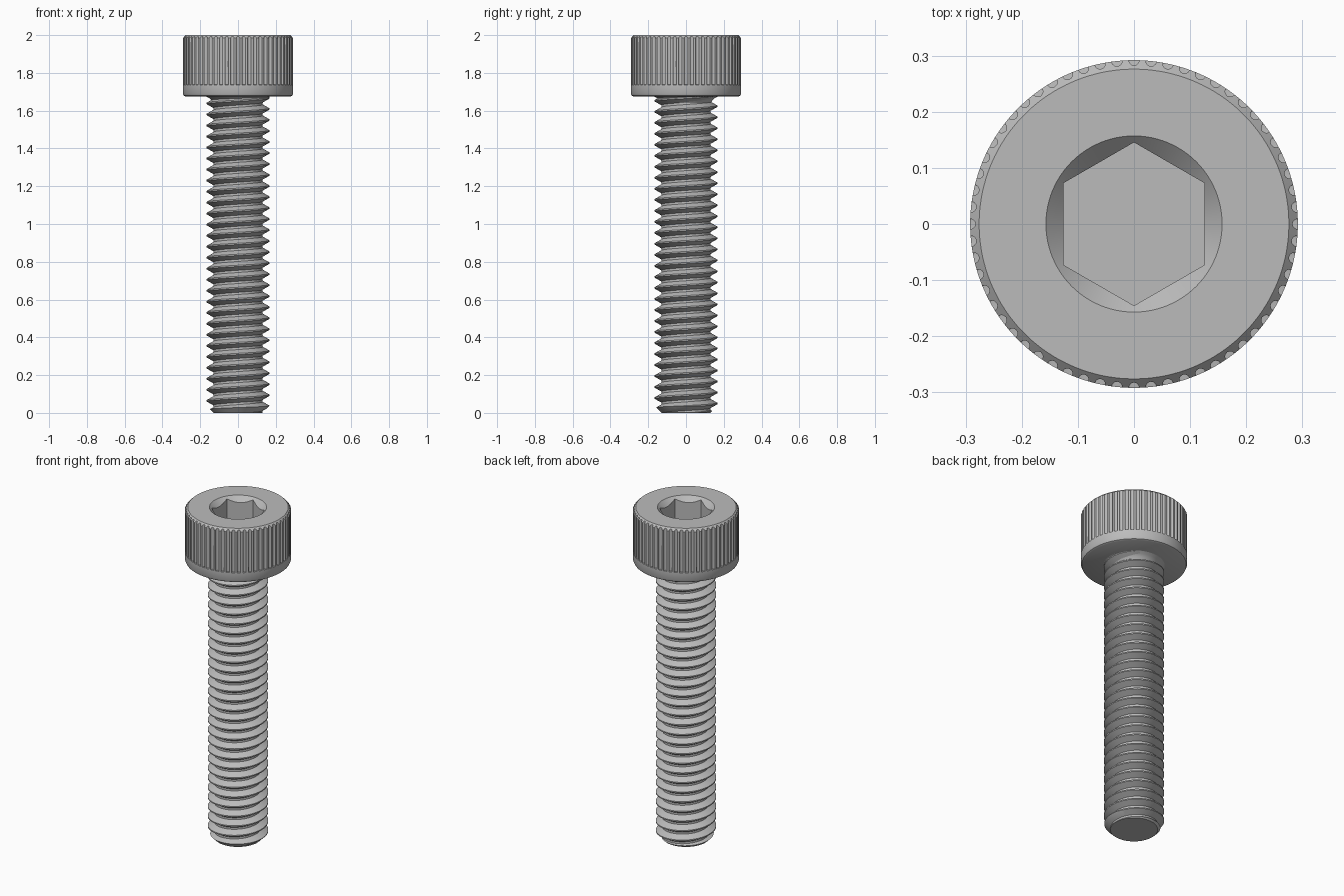
import bpy, bmesh
from math import pi, sin, cos, sqrt, radians

cube = bpy.data.objects.get("Cube")
if cube:
    bpy.data.objects.remove(cube)

STEEL = bpy.data.materials.new("grey steel")
STEEL.use_nodes = True
STEEL.diffuse_color = (0.5, 0.5, 0.5, 1)
STEEL.node_tree.nodes["Principled BSDF"].inputs["Base Color"].default_value = STEEL.diffuse_color

HEAD_R, HEAD_Z, TOP_R = 0.292, 1.675, 0.276
THREAD_R, ROOT_R, PITCH = 0.166, 0.131, 0.0583


def make_object(name, bm):
    bmesh.ops.recalc_face_normals(bm, faces=bm.faces[:])
    mesh = bpy.data.meshes.new(name)
    bm.to_mesh(mesh)
    bm.free()
    mesh.materials.append(STEEL)
    obj = bpy.data.objects.new(name, mesh)
    bpy.context.collection.objects.link(obj)
    return obj


def loft(name, rings):
    """Join rings of points into a closed solid with flat ends."""
    bm = bmesh.new()
    loops = [[bm.verts.new(p) for p in ring] for ring in rings]
    for a, b in zip(loops, loops[1:]):
        for i in range(len(a)):
            k = (i + 1) % len(a)
            bm.faces.new((a[i], a[k], b[k], b[i]))
    bm.faces.new(loops[0])
    bm.faces.new(loops[-1])
    return make_object(name, bm)


def circle(r, z, n=96, turn=0):
    return [(r * cos(turn + 2 * pi * i / n), r * sin(turn + 2 * pi * i / n), z) for i in range(n)]


def boolean(obj, cutter, operation):
    mod = obj.modifiers.new("cut", 'BOOLEAN')
    mod.operation, mod.solver, mod.object = operation, 'EXACT', cutter
    bpy.context.view_layer.objects.active = obj
    bpy.ops.object.modifier_apply(modifier=mod.name)
    bpy.data.objects.remove(cutter)


def smooth(obj):
    bpy.ops.object.select_all(action='DESELECT')
    obj.select_set(True)
    bpy.context.view_layer.objects.active = obj
    bpy.ops.object.shade_smooth_by_angle(angle=radians(32))


# Head: plain band below, scalloped grip above, chamfered rims
GROOVES, STEPS, GROOVE_R = 60, 6, 0.0095
polar = []
for g in range(GROOVES):
    centre = 2 * pi * g / GROOVES
    for s in range(STEPS + 1):
        a = pi * s / STEPS
        polar.append((centre - GROOVE_R * cos(a) / HEAD_R, HEAD_R - GROOVE_R * sin(a)))


def round_ring(r, z):
    return [(r * cos(t), r * sin(t), z) for t, _ in polar]


head = loft("socket_head", [
    round_ring(0.278, HEAD_Z),
    round_ring(0.287, HEAD_Z + 0.005),
    round_ring(HEAD_R, HEAD_Z + 0.016),
    round_ring(HEAD_R, 1.737),
    [(r * cos(t), r * sin(t), 1.738) for t, r in polar],
    [(r * cos(t), r * sin(t), 2 - (r - TOP_R)) for t, r in polar],
    round_ring(TOP_R, 2),
])

# Hexagonal socket with a conical lead-in
FLAT = 0.126
hex_r = FLAT * 2 / sqrt(3)
boolean(head, loft("hex_cutter", [circle(hex_r, z, 6, pi / 2) for z in (1.83, 2.1)]), 'DIFFERENCE')
boolean(head, loft("cone_cutter", [circle(0.107, 1.95), circle(0.207, 2.05)]), 'DIFFERENCE')
smooth(head)

# Threaded shank: one helical profile swept upwards, trimmed flat at both ends
SEG = 64
turns = int(HEAD_Z / PITCH) + 4
profile = [(ROOT_R, 0), (ROOT_R, 0.2), (THREAD_R, 0.54), (THREAD_R, 0.66), (ROOT_R, 1)]
bm = bmesh.new()
previous = None
for i in range(turns * SEG + 1):
    t = 2 * pi * i / SEG
    column = [bm.verts.new((r * cos(t), r * sin(t), PITCH * (i / SEG + h - 2))) for r, h in profile]
    if previous:
        for j in range(len(profile) - 1):
            bm.faces.new((previous[j], column[j], column[j + 1], previous[j + 1]))
    previous = column
bmesh.ops.remove_doubles(bm, verts=bm.verts[:], dist=0.0001)
for z, side in ((-0.01, -1), (HEAD_Z + 0.02, 1)):
    bmesh.ops.bisect_plane(bm, geom=bm.verts[:] + bm.edges[:] + bm.faces[:],
                           plane_co=(0, 0, z), plane_no=(0, 0, side), clear_outer=True)
    rim = [e for e in bm.edges if e.is_boundary and all(abs(v.co.z - z) < 1e-4 for v in e.verts)]
    bmesh.ops.contextual_create(bm, geom=rim)
shank = make_object("threaded_shank", bm)

# Chamfer the tip
boolean(shank, loft("tip_limit", [circle(0.13, 0), circle(0.18, 0.05), circle(0.18, HEAD_Z + 0.01)]), 'INTERSECT')
smooth(shank)

# Fillet under the head
neck = loft("neck_fillet", [
    circle(0.13, HEAD_Z - 0.035),
    circle(0.14, HEAD_Z - 0.02),
    circle(0.152, HEAD_Z - 0.009),
    circle(0.172, HEAD_Z + 0.002),
])
smooth(neck)
